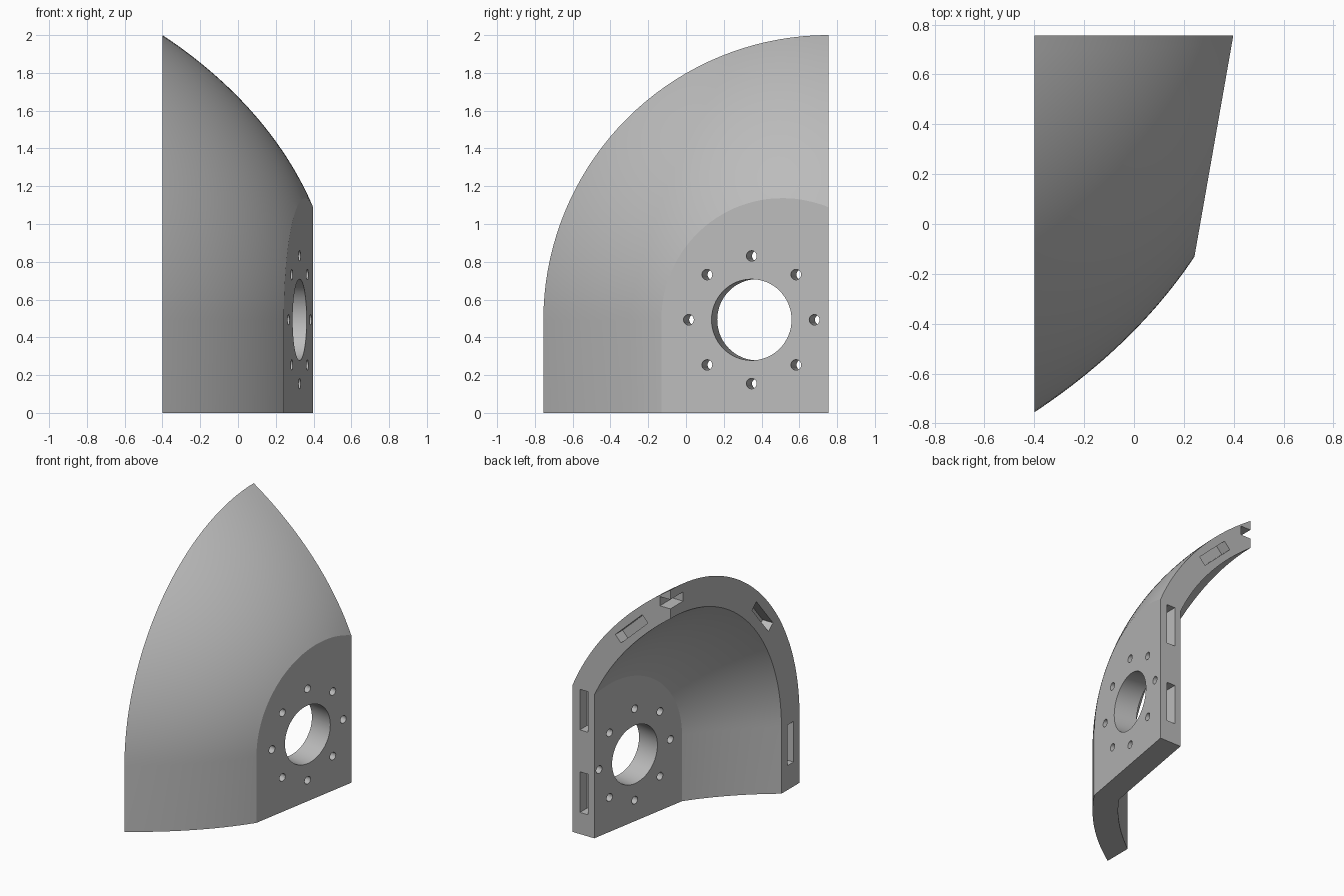
import bpy, bmesh
from math import sqrt, sin, cos, pi, radians, atan2
from mathutils import Vector, Matrix

cube = bpy.data.objects.get("Cube")
if cube:
    bpy.data.objects.remove(cube, do_unlink=True)

BACK, SPRING, WALL = 0.755, 0.49, 0.174    # back plane, height where the dome starts, thickness
SIDE = -0.4
SLOT = (0.30, 0.068, 0.17)                 # length, width, twice the depth
FACET_CO = Vector((0.398, BACK, 0))
FACET_NO = Vector((0.985, -0.173, 0)).normalized()


def profile(s, inset):
    """Dome profile point (x, radius) moved inward along its normal."""
    r = sqrt(1.4 - 2.41 * s - 0.52 * s * s)
    slope = (-2.41 - 1.04 * s) / (2 * r)
    n = Vector((-slope, 1)).normalized()
    return s - inset * n.x, r - inset * n.y


def dome_solid(inset, planes, stations=36, arc=36):
    """Loft of arched sections along x, trimmed by planes."""
    bm = bmesh.new()
    rings = []
    for i in range(stations + 1):
        x, r = profile(-0.55 + i / stations, inset)
        pts = [(BACK - r, -0.3)]
        for k in range(arc + 1):
            a = pi / 2 * k / arc
            pts.append((BACK - r * cos(a), SPRING + r * sin(a)))
        pts += [(0.9, SPRING + r), (0.9, -0.3)]
        rings.append([bm.verts.new((x, y, z)) for y, z in pts])
    for a, b in zip(rings, rings[1:]):
        for k in range(len(a)):
            j = (k + 1) % len(a)
            bm.faces.new((a[k], a[j], b[j], b[k]))
    bm.faces.new(rings[0])
    bm.faces.new(rings[-1])
    for co, no in planes:
        cut = bmesh.ops.bisect_plane(bm, geom=bm.verts[:] + bm.edges[:] + bm.faces[:],
                                     plane_co=co, plane_no=no, clear_outer=True)
        edges = [e for e in cut["geom_cut"] if isinstance(e, bmesh.types.BMEdge)]
        bmesh.ops.holes_fill(bm, edges=edges, sides=0)
    bmesh.ops.recalc_face_normals(bm, faces=bm.faces[:])
    return bm


def to_object(bm, name):
    mesh = bpy.data.meshes.new(name)
    bm.to_mesh(mesh)
    bm.free()
    obj = bpy.data.objects.new(name, mesh)
    bpy.context.collection.objects.link(obj)
    return obj


def subtract(target, cutter):
    cutter.hide_render = True
    mod = target.modifiers.new("cut", 'BOOLEAN')
    mod.operation, mod.solver, mod.object = 'DIFFERENCE', 'EXACT', cutter
    bpy.context.view_layer.objects.active = target
    bpy.ops.object.modifier_apply(modifier=mod.name)
    bpy.data.objects.remove(cutter, do_unlink=True)


# Curved shell with one flat mounting face
shell = to_object(dome_solid(0, [(FACET_CO, FACET_NO), ((0, BACK, 0), (0, 1, 0)),
                                 ((0, 0, 0), (0, 0, -1)), ((SIDE, 0, 0), (-1, 0, 0))]),
                  "curved_shell")
subtract(shell, to_object(dome_solid(WALL, [(FACET_CO - FACET_NO * WALL, FACET_NO)]), "cavity"))

# Port and ring of bolt holes, square to the flat face
cutters = bmesh.new()
turn = FACET_NO.to_track_quat('Z', 'Y').to_matrix().to_4x4()
along = Vector((-FACET_NO.y, FACET_NO.x, 0))
centre = FACET_CO + along * ((0.347 - BACK) / along.y) + Vector((0, 0, 0.493)) - FACET_NO * WALL / 2


def drill(offset, radius, segments):
    bmesh.ops.create_cone(cutters, cap_ends=True, segments=segments, radius1=radius,
                          radius2=radius, depth=0.3,
                          matrix=Matrix.Translation(centre + offset) @ turn)


drill(Vector(), 0.215, 64)
for k in range(8):
    a = k * pi / 4
    drill((along * cos(a) + Vector((0, 0, sin(a)))) * 0.338, 0.028, 20)


# Joining slots in the back and side rims
def slot(location, rotation, size):
    bmesh.ops.create_cube(cutters, size=1, matrix=Matrix.Translation(location) @ rotation
                          @ Matrix.Diagonal((*size, 1)))


length, width, depth = SLOT
for z in (0.31, 0.92):
    slot((0.305, BACK, z), Matrix(), (width, depth, length))
x1, r1 = profile(-0.02, 0.09)
slot((x1, BACK, SPRING + r1), Matrix.Rotation(radians(43), 4, 'Y'), (length, depth, width))
mid = 1.51 - 0.104
slot((SIDE, BACK - mid, 0.33), Matrix(), (depth, width, length))
for deg in (40, 90):
    a = radians(deg)
    slot((SIDE, BACK - mid * cos(a), SPRING + mid * sin(a)),
         Matrix.Rotation(pi / 2 - a, 4, 'X'), (depth, length, width))
subtract(shell, to_object(cutters, "hole_cutters"))

# Single grey finish
grey = bpy.data.materials.new("plain_grey")
grey.use_nodes = True
colour = (0.5, 0.5, 0.5, 1)
grey.diffuse_color = colour
grey.node_tree.nodes["Principled BSDF"].inputs["Base Color"].default_value = colour
shell.data.materials.clear()
shell.data.materials.append(grey)

# Smooth dome, crisp edges
bpy.ops.object.select_all(action='DESELECT')
shell.select_set(True)
bpy.context.view_layer.objects.active = shell
bpy.ops.object.shade_smooth_by_angle(angle=radians(12))
